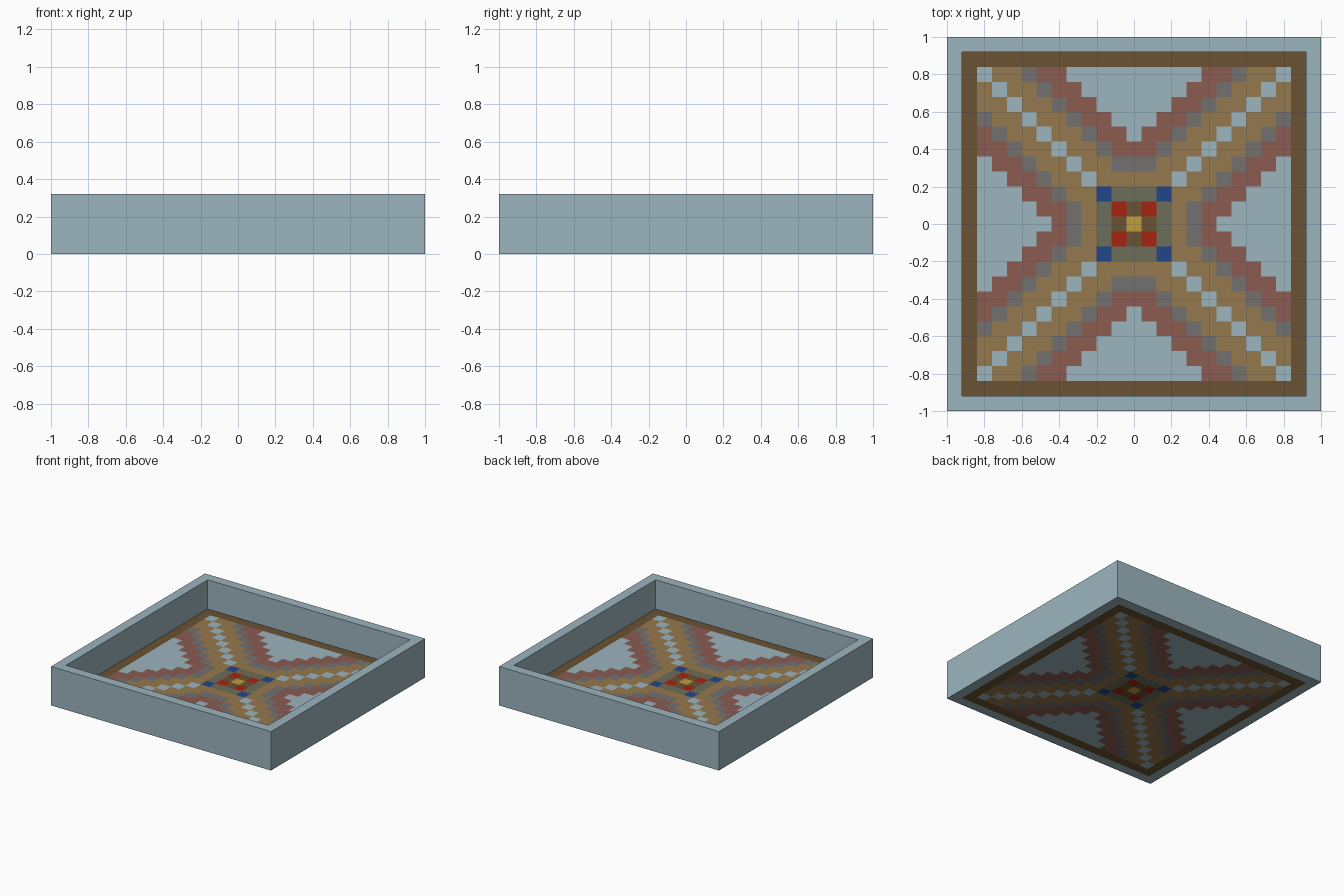
import bpy
import bmesh
from mathutils import Vector

if "Cube" in bpy.data.objects:
    bpy.data.objects.remove(bpy.data.objects["Cube"], do_unlink=True)

CELL = 0.08
HEIGHT = 4 * CELL
INNER = 1 - CELL
TILES = 23


def linear(c):
    return c / 12.92 if c <= 0.04045 else ((c + 0.055) / 1.055) ** 2.4


def material(name, hex_code):
    rgb = [linear(v / 255) for v in bytes.fromhex(hex_code)]
    mat = bpy.data.materials.new(name)
    mat.use_nodes = True
    mat.diffuse_color = (*rgb, 1)
    bsdf = mat.node_tree.nodes["Principled BSDF"]
    bsdf.inputs["Base Color"].default_value = (*rgb, 1)
    bsdf.inputs["Roughness"].default_value = 0.9
    return mat


PALETTE = {
    "pale_blue": "9CB5BE", "dark_brown": "6A5233", "tan": "95794D",
    "grey": "737070", "rose_brown": "8B5B51", "olive": "6C6D59",
    "red": "A62311", "deep_blue": "224688", "yellow": "C0A03A",
}
NAMES = list(PALETTE)
MATS = {name: material(name, code) for name, code in PALETTE.items()}


def finish(bm, name, mats):
    mesh = bpy.data.meshes.new(name)
    bm.to_mesh(mesh)
    bm.free()
    for mat in mats:
        mesh.materials.append(mat)
    obj = bpy.data.objects.new(name, mesh)
    bpy.context.collection.objects.link(obj)
    return obj


def tile_colour(i, j):
    """Colour of the tile i, j steps from the middle."""
    far, near = max(abs(i), abs(j)), min(abs(i), abs(j))
    if far == 11:                       # border
        return "dark_brown"
    if far == 0:                        # centre medallion
        return "yellow"
    if far == 1:
        return "red" if near == 1 else "dark_brown"
    if far == 2:
        return "deep_blue" if near == 2 else "olive"
    gap = far - near                    # diagonal bands
    if near == 0 and far < 6:
        gap -= 1
    bands = ["pale_blue", "tan", "tan", "grey", "rose_brown", "rose_brown"]
    return bands[gap] if gap < len(bands) else "pale_blue"


# Square wall frame: one rectangular section carried round four corners
bm = bmesh.new()
corners = [(-1, -1), (1, -1), (1, 1), (-1, 1)]
section = [(1, 0), (1, HEIGHT), (INNER, HEIGHT), (INNER, 0)]
rings = [[bm.verts.new((x * r, y * r, z)) for r, z in section] for x, y in corners]
for a in range(4):
    here, there = rings[a], rings[(a + 1) % 4]
    for k in range(4):
        n = (k + 1) % 4
        bm.faces.new((here[k], there[k], there[n], here[n]))
bmesh.ops.recalc_face_normals(bm, faces=bm.faces)
finish(bm, "wall_frame", [MATS["pale_blue"]])

# Mosaic floor: tiled on its upper and lower sides
bm = bmesh.new()
bmesh.ops.create_grid(bm, x_segments=TILES, y_segments=TILES, size=INNER)
lower = list(bm.faces)
copy = bmesh.ops.duplicate(bm, geom=bm.verts[:] + bm.edges[:] + bm.faces[:])["geom"]
upper = [v for v in copy if isinstance(v, bmesh.types.BMVert)]
bmesh.ops.translate(bm, verts=upper, vec=Vector((0, 0, CELL)))
bmesh.ops.reverse_faces(bm, faces=lower)
for face in bm.faces:
    mid = face.calc_center_median()
    colour = tile_colour(round(mid.x / CELL), round(mid.y / CELL))
    face.material_index = NAMES.index(colour)
finish(bm, "mosaic_floor", [MATS[name] for name in NAMES])
